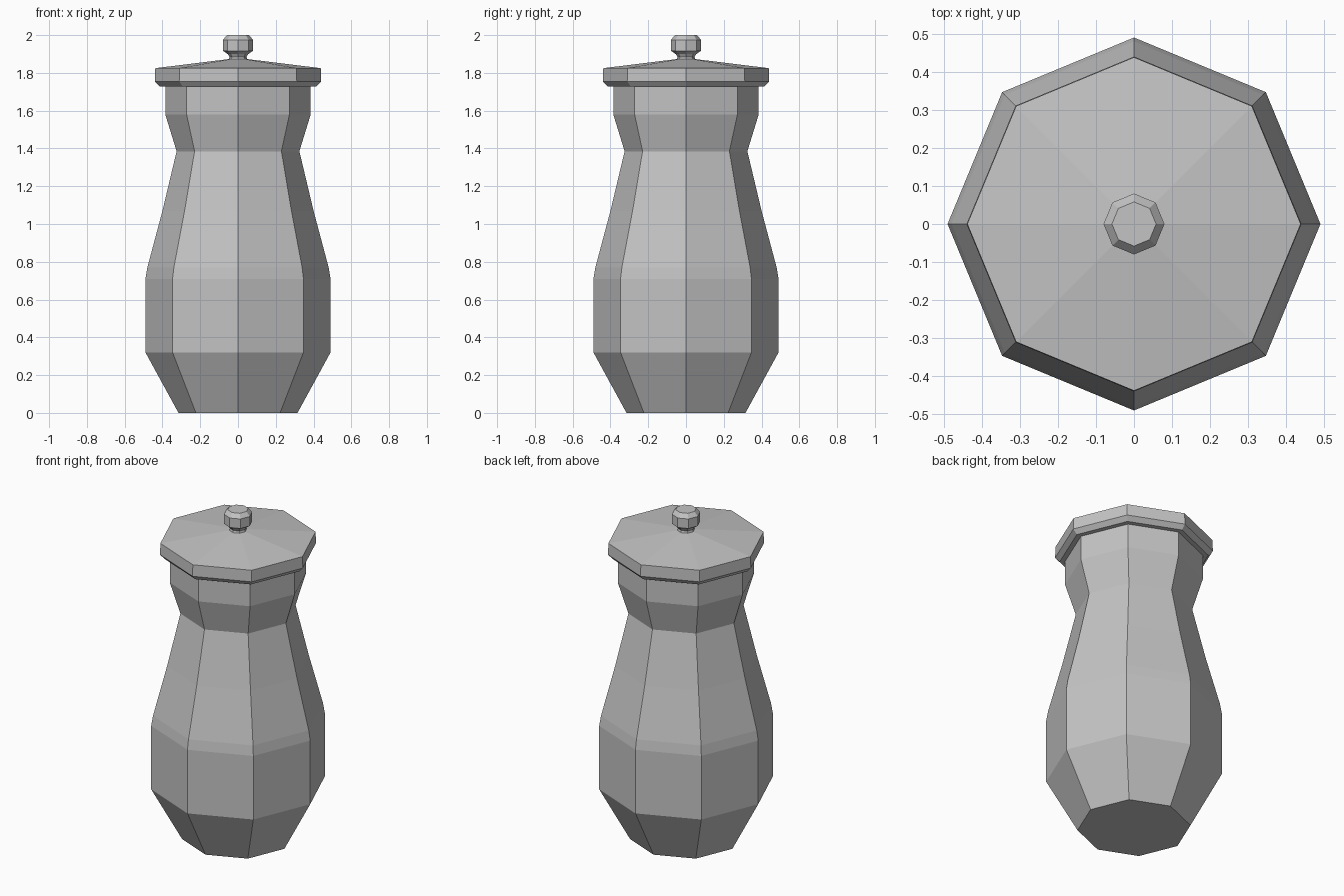
import bpy
import bmesh
from math import cos, sin, pi

SIDES = 8

cube = bpy.data.objects.get("Cube")
if cube:
    bpy.data.objects.remove(cube, do_unlink=True)

grey = bpy.data.materials.new("stone grey")
grey.use_nodes = True
colour = (0.55, 0.55, 0.55, 1)
grey.diffuse_color = colour
grey.node_tree.nodes["Principled BSDF"].inputs["Base Color"].default_value = colour


def lathe(name, profile):
    """Turn (radius, height) points into a closed, flat-shaded octagonal solid."""
    bm = bmesh.new()
    rings = []
    for radius, height in profile:
        rings.append([
            bm.verts.new((radius * cos(2 * pi * i / SIDES),
                          radius * sin(2 * pi * i / SIDES), height))
            for i in range(SIDES)])
    for low, high in zip(rings, rings[1:]):
        for i in range(SIDES):
            j = (i + 1) % SIDES
            bm.faces.new((low[i], low[j], high[j], high[i]))
    bm.faces.new(rings[0][::-1])
    bm.faces.new(rings[-1])
    mesh = bpy.data.meshes.new(name)
    bm.to_mesh(mesh)
    bm.free()
    mesh.materials.append(grey)
    obj = bpy.data.objects.new(name, mesh)
    bpy.context.collection.objects.link(obj)
    return obj


# Jar with tapered foot, full belly, narrow neck and flared collar
lathe("jar_body", [(0.315, 0), (0.49, 0.32), (0.49, 0.71), (0.48, 0.77),
                   (0.40, 1.07), (0.325, 1.385), (0.385, 1.58), (0.385, 1.735)])

# Shallow lid with chamfered lower rim
lathe("lid", [(0.415, 1.728), (0.44, 1.755), (0.438, 1.825), (0.05, 1.873)])

# Knob on a short stem
lathe("lid_knob", [(0.05, 1.868), (0.045, 1.885), (0.055, 1.90), (0.08, 1.917),
                   (0.08, 1.975), (0.058, 2.0)])
